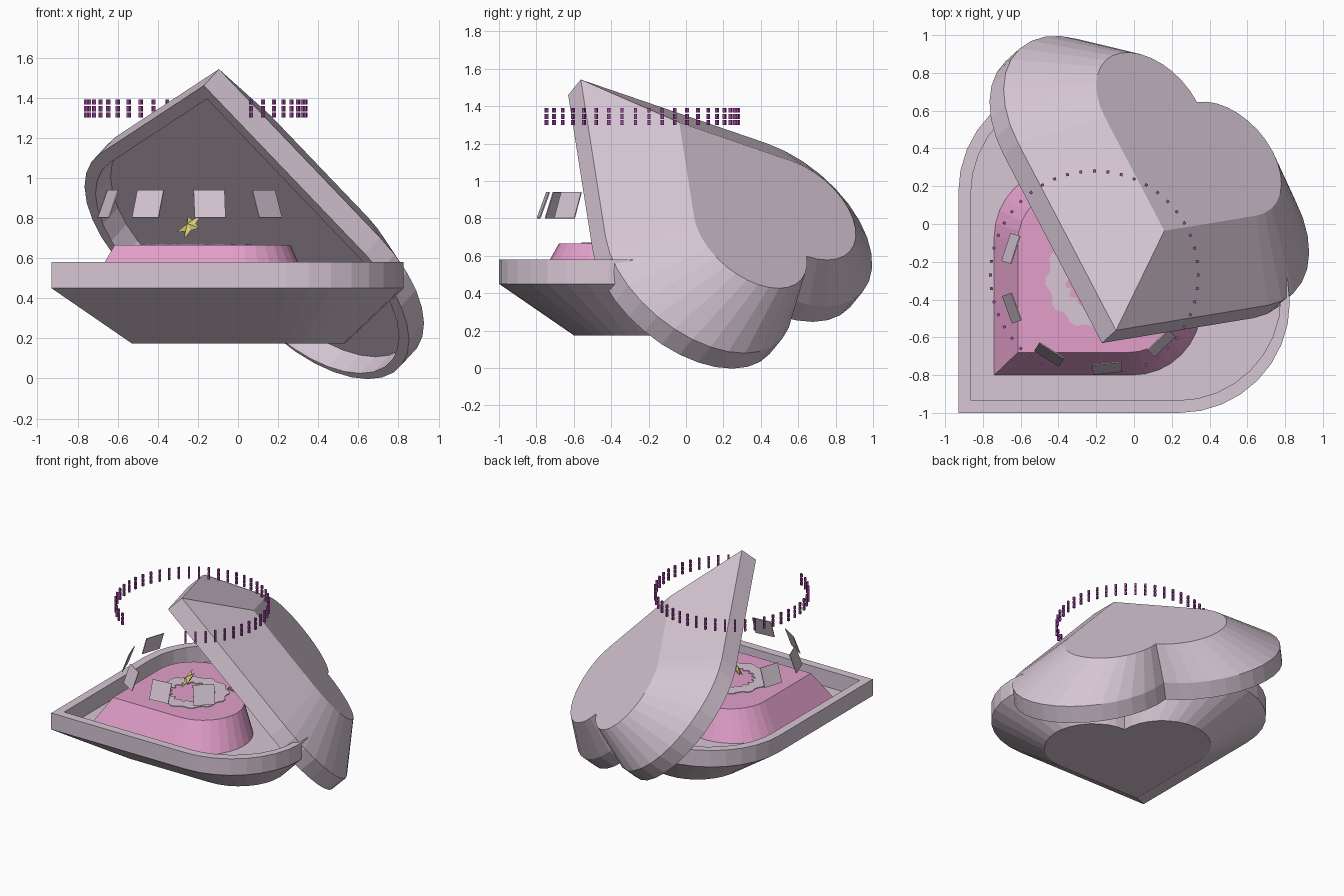
import bpy, bmesh, math
from mathutils import Matrix, Vector

if "Cube" in bpy.data.objects:
    bpy.data.objects.remove(bpy.data.objects["Cube"])

def material(name, rgb):
    m = bpy.data.materials.new(name)
    m.diffuse_color = (*rgb, 1)
    m.use_nodes = True
    m.node_tree.nodes["Principled BSDF"].inputs["Base Color"].default_value = m.diffuse_color
    return m

MAUVE = material("pale mauve", (0.68, 0.57, 0.66))
PINK = material("cushion pink", (0.77, 0.35, 0.60))
PURPLE = material("purple", (0.34, 0.06, 0.36))
YELLOW = material("star yellow", (0.68, 0.61, 0.19))

def finish(name, bm, mat):
    bmesh.ops.recalc_face_normals(bm, faces=bm.faces)
    me = bpy.data.meshes.new(name)
    bm.to_mesh(me)
    bm.free()
    me.materials.append(mat)
    ob = bpy.data.objects.new(name, me)
    bpy.context.collection.objects.link(ob)
    return ob

# Heart outline: a square with a half circle on two sides, tip at the origin
SIDE, R, SEG = 1.17, 0.585, 16
def heart():
    pts = [(0, 0)]
    for i in range(SEG + 1):
        a = -math.pi / 2 + math.pi * i / SEG
        pts.append((SIDE + R * math.cos(a), R + R * math.sin(a)))
    for i in range(1, SEG + 1):
        a = math.pi * i / SEG
        pts.append((R + R * math.cos(a), SIDE + R * math.sin(a)))
    return pts

def heart_loft(name, rings, matrix, mat):
    """rings: (tip x, tip y, scale, z)"""
    bm = bmesh.new()
    loops = [[bm.verts.new(matrix @ Vector((tx + s * x, ty + s * y, z)))
              for x, y in heart()] for tx, ty, s, z in rings]
    for a, b in zip(loops, loops[1:]):
        for i in range(len(a)):
            j = (i + 1) % len(a)
            bm.faces.new((a[i], a[j], b[j], b[i]))
    bm.faces.new(loops[0])
    bm.faces.new(loops[-1])
    return finish(name, bm, mat)

# Box shell shared by base and lid: recess floor, inner wall, rim, band, taper
def ring(s, z, c=1.015):
    return (c * (1 - s), c * (1 - s), s, z)
shell = [ring(0.935, 0.13), ring(0.935, 0), ring(1, 0), ring(1, 0.13), ring(0.606, 0.405)]

heart_loft("box_base", shell,
           Matrix.Translation((-0.93, -1.0, 0.58)) @ Matrix.Diagonal((1, 1, -1, 1)), MAUVE)

# Tilted lid
v = Vector((0.687, 0.113, -0.718)).normalized()
n = v.cross(Vector((-0.441, 0.848, -0.293))).normalized()
u = n.cross(v)
lid_matrix = Matrix((v, u, n)).transposed().to_4x4()
lid_matrix.translation = (-0.17, -0.63, 1.46)
heart_loft("box_lid", shell, lid_matrix, MAUVE)

# Cushion inside the base
heart_loft("cushion", [(-0.74, -0.80, 0.625, 0.45), (-0.615, -0.68, 0.50, 0.665)],
           Matrix.Identity(4), PINK)

# Jagged flat ring lying on the cushion
bm = bmesh.new()
N = 48
inner, outer = [], []
for i in range(N):
    a = 2 * math.pi * i / N
    ro = 0.27 if i % 4 < 2 else 0.25
    ri = 0.165 if i % 3 else 0.14
    for lst, r in ((inner, ri), (outer, ro)):
        lst.append([bm.verts.new((-0.2 + r * math.cos(a), -0.29 + r * math.sin(a), z))
                    for z in (0.664, 0.670)])
for i in range(N):
    j = (i + 1) % N
    bm.faces.new((inner[i][1], outer[i][1], outer[j][1], inner[j][1]))
    bm.faces.new((inner[i][0], inner[j][0], outer[j][0], outer[i][0]))
    for l in (inner, outer):
        bm.faces.new((l[i][0], l[j][0], l[j][1], l[i][1]))
finish("jagged_ring", bm, MAUVE)

def boxes(name, placements, size, mat):
    bm = bmesh.new()
    for m in placements:
        bmesh.ops.create_cube(bm, size=1, matrix=m @ Matrix.Diagonal((*size, 1)))
    return finish(name, bm, mat)

def around(cx, cy, r, deg, z, lean=0.0):
    return (Matrix.Translation((cx, cy, z)) @ Matrix.Rotation(math.radians(deg), 4, 'Z')
            @ Matrix.Translation((r, 0, 0)) @ Matrix.Rotation(-lean, 4, 'Y'))

# Floating plates leaning inwards
boxes("floating_plates",
      [around(-0.19, -0.28, 0.485, 162 + 37.9 * k, 0.87, math.radians(20)) for k in range(5)],
      (0.006, 0.155, 0.148), MAUVE)

# Open circle of small purple beads in three tiers
boxes("bead_circle",
      [around(-0.21, -0.27, 0.55, -60 + 7.5 * k, z)
       for k in range(41) for z in (1.313, 1.345, 1.378)],
      (0.015, 0.015, 0.026), PURPLE)

# Floating star
bm = bmesh.new()
nz = Vector((-0.6, -0.5, 0.6)).normalized()
ax = Vector((1, 0, 1)).normalized()
ay = nz.cross(ax)
c = Vector((-0.24, -0.28, 0.76))
rim = []
for i in range(10):
    a = math.pi * i / 5
    r = 0.085 if i % 2 == 0 else 0.038
    rim.append(bm.verts.new(c + r * (math.cos(a) * ax + math.sin(a) * ay)))
for side in (1, -1):
    apex = bm.verts.new(c + nz * 0.02 * side)
    for i in range(10):
        bm.faces.new((rim[i], rim[(i + 1) % 10], apex))
finish("star", bm, YELLOW)
